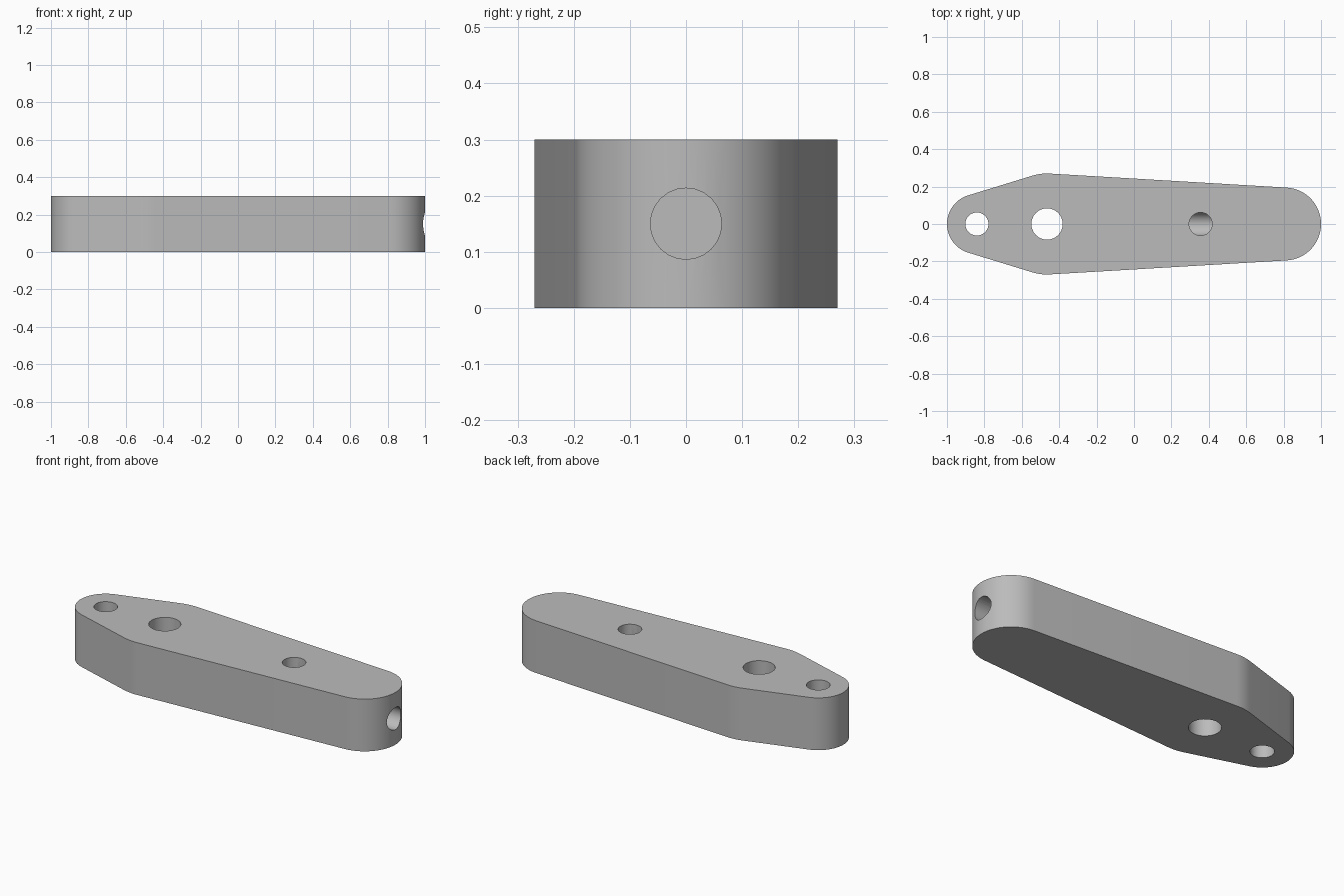
import bpy, bmesh
from math import asin, sin, cos, pi, radians
from mathutils import Matrix

THICK = 0.3
cube = bpy.data.objects.get("Cube")
if cube:
    bpy.data.objects.remove(cube, do_unlink=True)

grey = bpy.data.materials.new("plain grey")
grey.use_nodes = True
colour = (0.5, 0.5, 0.5, 1)
grey.diffuse_color = colour
grey.node_tree.nodes["Principled BSDF"].inputs["Base Color"].default_value = colour


def arc(cx, r, start, end, steps):
    """Points along an arc centred on the long axis."""
    angles = [start + (end - start) * i / steps for i in range(steps + 1)]
    return [(cx + r * cos(a), r * sin(a)) for a in angles]


def make_object(name, bm):
    bmesh.ops.recalc_face_normals(bm, faces=bm.faces)
    mesh = bpy.data.meshes.new(name)
    bm.to_mesh(mesh)
    bm.free()
    mesh.materials.append(grey)
    obj = bpy.data.objects.new(name, mesh)
    bpy.context.collection.objects.link(obj)
    return obj


# Link body: outline wraps three circles (narrow end, wide middle, round end)
tail_x, tail_r = -0.84, 0.16
mid_x, mid_r = -0.465, 0.27
head_x, head_r = 0.805, 0.195
slope_tail = asin((mid_r - tail_r) / (mid_x - tail_x))
slope_head = asin((mid_r - head_r) / (head_x - mid_x))
up_head, up_tail = pi / 2 - slope_head, pi / 2 + slope_tail
outline = (arc(head_x, head_r, -up_head, up_head, 32)
           + arc(mid_x, mid_r, up_head, up_tail, 6)
           + arc(tail_x, tail_r, up_tail, 2 * pi - up_tail, 28)
           + arc(mid_x, mid_r, -up_tail, -up_head, 6))
bm = bmesh.new()
base = bm.faces.new([bm.verts.new((x, y, 0)) for x, y in outline])
side = bmesh.ops.extrude_face_region(bm, geom=[base], use_keep_orig=True)
top = [v for v in side["geom"] if isinstance(v, bmesh.types.BMVert)]
bmesh.ops.translate(bm, verts=top, vec=(0, 0, THICK))
link = make_object("link_body", bm)


def drill(name, radius, length, centre, axis="Z"):
    """Cut a round hole through the link and discard the cutter."""
    bm = bmesh.new()
    matrix = Matrix.Translation(centre)
    if axis == "X":
        matrix = matrix @ Matrix.Rotation(pi / 2, 4, "Y")
    bmesh.ops.create_cone(bm, cap_ends=True, segments=24, radius1=radius,
                          radius2=radius, depth=length, matrix=matrix)
    cutter = make_object(name, bm)
    cutter.hide_render = True
    mod = link.modifiers.new(name, "BOOLEAN")
    mod.operation = "DIFFERENCE"
    mod.solver = "EXACT"
    mod.object = cutter
    bpy.context.view_layer.objects.active = link
    bpy.ops.object.modifier_apply(modifier=mod.name)
    bpy.data.objects.remove(cutter, do_unlink=True)


# Two through holes, then a bore from the round end met by a hole from above
drill("tail_hole", 0.062, 1, (tail_x, 0, 0))
drill("pivot_hole", 0.084, 1, (mid_x, 0, 0))
drill("end_bore", 0.0635, 0.8, (0.69, 0, THICK / 2), "X")
drill("top_hole", 0.062, 0.3, (0.356, 0, THICK))

bpy.ops.object.select_all(action="DESELECT")
link.select_set(True)
bpy.context.view_layer.objects.active = link
bpy.ops.object.shade_smooth_by_angle(angle=radians(30))
